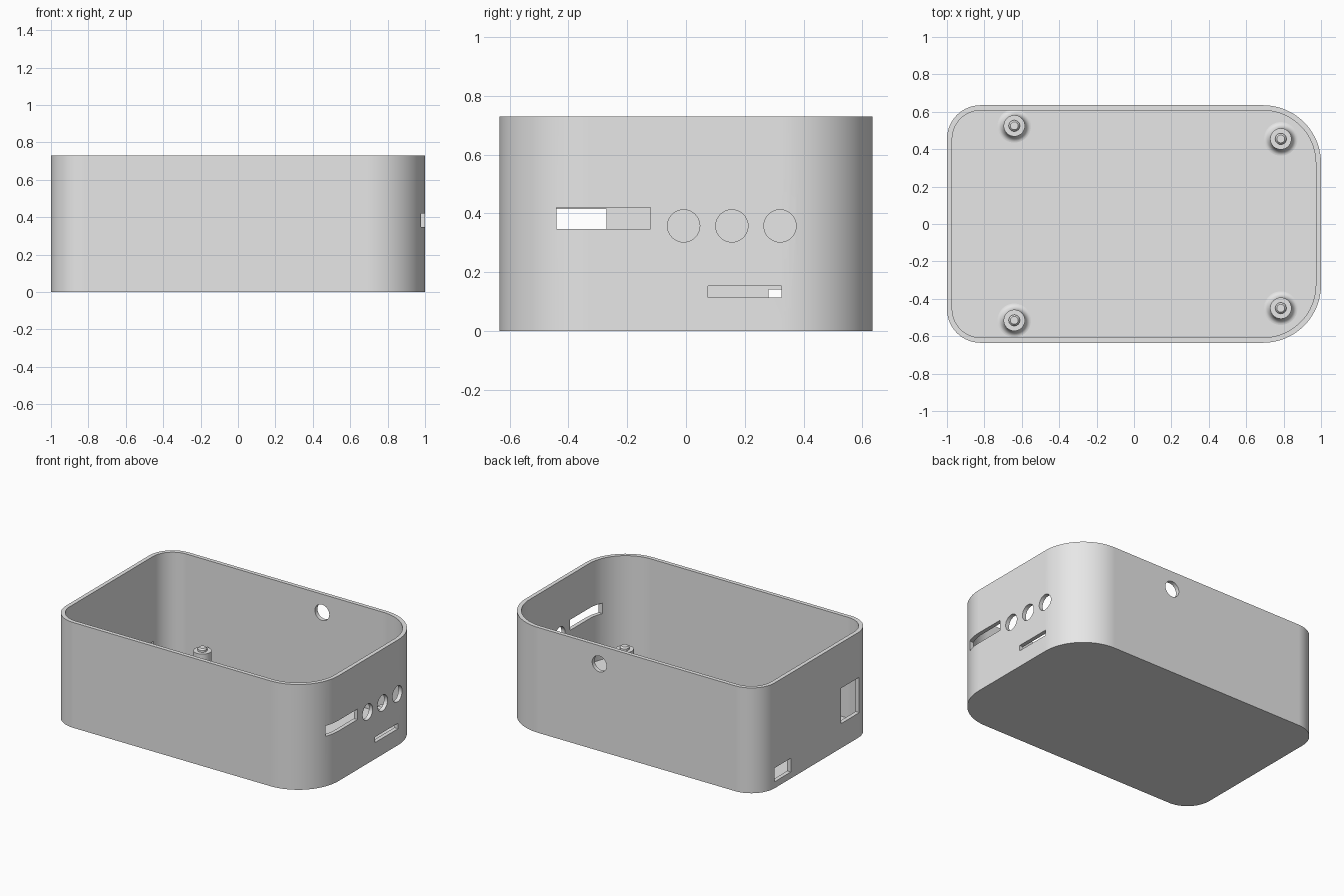
import bpy, bmesh, math
from mathutils import Matrix, Vector

cube = bpy.data.objects.get("Cube")
if cube:
    bpy.data.objects.remove(cube, do_unlink=True)

HALF_X, HALF_Y, HEIGHT = 1.0, 0.635, 0.73
WALL, FLOOR = 0.028, 0.03

grey = bpy.data.materials.new("light_grey_plastic")
grey.use_nodes = True
grey.diffuse_color = (0.8, 0.8, 0.8, 1)
grey.node_tree.nodes["Principled BSDF"].inputs["Base Color"].default_value = (0.8, 0.8, 0.8, 1)


def make_object(name, bm):
    bmesh.ops.recalc_face_normals(bm, faces=bm.faces)
    mesh = bpy.data.meshes.new(name)
    bm.to_mesh(mesh)
    bm.free()
    mesh.materials.append(grey)
    obj = bpy.data.objects.new(name, mesh)
    bpy.context.collection.objects.link(obj)
    return obj


def activate(obj):
    bpy.ops.object.select_all(action='DESELECT')
    obj.select_set(True)
    bpy.context.view_layer.objects.active = obj


def rounded_block(name, inset, bottom, top, segments=20):
    """Upright block with wide corners on +x and tighter ones on -x."""
    bm = bmesh.new()
    outline = []
    corners = [(1, 1, 0.31), (-1, 1, 0.18), (-1, -1, 0.18), (1, -1, 0.31)]
    for quarter, (sx, sy, radius) in enumerate(corners):
        cx, cy = sx * (HALF_X - radius), sy * (HALF_Y - radius)
        for i in range(segments + 1):
            a = (quarter + i / segments) * math.pi / 2
            r = radius - inset
            outline.append(bm.verts.new((cx + r * math.cos(a), cy + r * math.sin(a), bottom)))
    base = bm.faces.new(outline)
    grown = bmesh.ops.extrude_face_region(bm, geom=[base])["geom"]
    verts = [g for g in grown if isinstance(g, bmesh.types.BMVert)]
    bmesh.ops.translate(bm, verts=verts, vec=(0, 0, top - bottom))
    return make_object(name, bm)


def box_cutter(side, y0, y1, z0, z1):
    bm = bmesh.new()
    place = Matrix.Translation((side, (y0 + y1) / 2, (z0 + z1) / 2))
    bmesh.ops.create_cube(bm, size=1, matrix=place @ Matrix.Diagonal((0.3, y1 - y0, z1 - z0, 1)))
    return make_object("opening_cutter", bm)


def round_cutter(centre, axis, radius=0.055):
    bm = bmesh.new()
    turn = Vector((0, 0, 1)).rotation_difference(Vector(axis)).to_matrix().to_4x4()
    bmesh.ops.create_cone(bm, cap_ends=True, segments=40, radius1=radius, radius2=radius,
                          depth=0.2, matrix=Matrix.Translation(centre) @ turn)
    return make_object("hole_cutter", bm)


def cut(target, cutter):
    cutter.hide_render = True
    mod = target.modifiers.new("cut", 'BOOLEAN')
    mod.operation = 'DIFFERENCE'
    mod.solver = 'EXACT'
    mod.object = cutter
    activate(target)
    bpy.ops.object.modifier_apply(modifier=mod.name)
    bpy.data.objects.remove(cutter, do_unlink=True)


# Open tray
case = rounded_block("case_shell", 0, 0, HEIGHT)
cut(case, rounded_block("pocket_cutter", WALL, FLOOR, HEIGHT + 0.2))

# Right end: wide slot, three round holes, thin slot
cut(case, box_cutter(HALF_X, -0.44, -0.12, 0.347, 0.42))
for y in (-0.008, 0.156, 0.32):
    cut(case, round_cutter((HALF_X, y, 0.357), (1, 0, 0)))
cut(case, box_cutter(HALF_X, 0.075, 0.325, 0.114, 0.152))

# Left end: tall window and small port
cut(case, box_cutter(-HALF_X, -0.47, -0.27, 0.17, 0.415))
cut(case, box_cutter(-HALF_X, 0.28, 0.46, 0.045, 0.14))

# Back wall: cable hole
cut(case, round_cutter((0.22, HALF_Y, 0.603), (0, 1, 0)))

activate(case)
bpy.ops.object.shade_smooth_by_angle(angle=math.radians(30))
weighted = case.modifiers.new("even_shading", 'WEIGHTED_NORMAL')
weighted.keep_sharp = True


def standoff(name, x, y):
    """Flared post with a small tapered pin, turned from a profile."""
    post, flare_w, flare_h = 0.057, 0.033, 0.05
    profile = [(0, FLOOR - 0.01), (post + flare_w, FLOOR - 0.01)]
    for i in range(9):
        a = i / 8 * math.pi / 2
        profile.append((post + flare_w * (1 - math.sin(a)), FLOOR + flare_h * (1 - math.cos(a))))
    profile += [(post, 0.142), (0.03, 0.142), (0.03, 0.155), (0.021, 0.165), (0, 0.165)]
    bm = bmesh.new()
    verts = [bm.verts.new((r, 0, z)) for r, z in profile]
    edges = [bm.edges.new(pair) for pair in zip(verts, verts[1:])]
    bmesh.ops.spin(bm, geom=verts + edges, cent=(0, 0, 0), axis=(0, 0, 1),
                   angle=math.tau, steps=40)
    bmesh.ops.remove_doubles(bm, verts=bm.verts, dist=0.0005)
    obj = make_object(name, bm)
    obj.location = (x, y, 0)
    activate(obj)
    bpy.ops.object.shade_smooth_by_angle(angle=math.radians(30))


# Mounting posts on the floor
standoff("standoff_left_back", -0.64, 0.525)
standoff("standoff_left_front", -0.64, -0.515)
standoff("standoff_right_back", 0.785, 0.455)
standoff("standoff_right_front", 0.785, -0.45)
